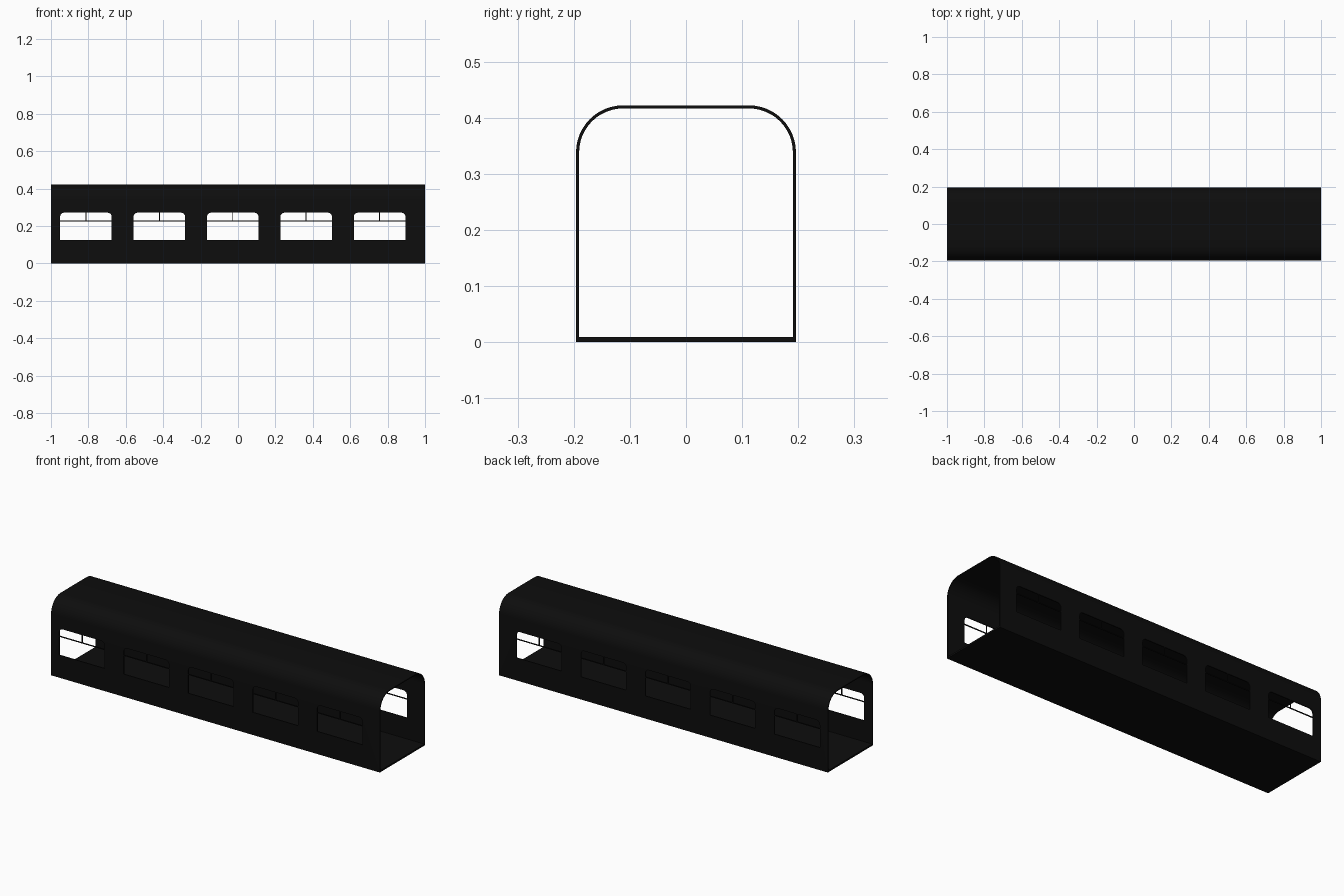
import bpy, bmesh, math

if "Cube" in bpy.data.objects:
    bpy.data.objects.remove(bpy.data.objects["Cube"])

L, HW, H, R = 1.0, 0.196, 0.422, 0.084      # half length, half width, height, roof radius
WALL, FLOOR = 0.0055, 0.009
WIN_X = [-0.813 + 0.3925 * i for i in range(5)]
WIN_W, Z0, Z1, WIN_R, BAR_Z = 0.276, 0.124, 0.271, 0.022, 0.227

black = bpy.data.materials.new("black_paint")
black.diffuse_color = (0.004, 0.004, 0.004, 1)
black.use_nodes = True
black.node_tree.nodes["Principled BSDF"].inputs["Base Color"].default_value = black.diffuse_color


def arch(hw, z0, z1, r, steps):
    """Upright outline with square bottom and rounded top corners."""
    pts = [(-hw, z0), (hw, z0)]
    for cx, start in ((hw - r, 0), (r - hw, 90)):
        for i in range(steps + 1):
            a = math.radians(start + 90 * i / steps)
            pts.append((cx + r * math.cos(a), z1 - r + r * math.sin(a)))
    return pts


def finish(name, bm):
    bmesh.ops.recalc_face_normals(bm, faces=bm.faces)
    me = bpy.data.meshes.new(name)
    bm.to_mesh(me)
    bm.free()
    ob = bpy.data.objects.new(name, me)
    bpy.context.collection.objects.link(ob)
    me.materials.append(black)
    return ob


def add_box(bm, size, pos):
    vs = bmesh.ops.create_cube(bm, size=1)["verts"]
    bmesh.ops.scale(bm, vec=size, verts=vs)
    bmesh.ops.translate(bm, vec=pos, verts=vs)


# Carriage shell: hollow tube open at both ends
bm = bmesh.new()
loops = []
for pts in (arch(HW, 0, H, R, 12), arch(HW - WALL, FLOOR, H - WALL, R - WALL, 12)):
    loops.append([[bm.verts.new((x, y, z)) for y, z in pts] for x in (-L, L)])
(o0, o1), (i0, i1) = loops
n = len(o0)
for a, b in ((o0, o1), (o1, i1), (i1, i0), (i0, o0)):
    for k in range(n):
        j = (k + 1) % n
        bm.faces.new((a[k], a[j], b[j], b[k]))
shell = finish("carriage_shell", bm)

# Window openings, cut through both side walls
bm = bmesh.new()
for cx in WIN_X:
    pts = arch(WIN_W / 2, Z0, Z1, WIN_R, 6)
    f = bm.faces.new([bm.verts.new((cx + x, -0.3, z)) for x, z in pts])
    ext = bmesh.ops.extrude_face_region(bm, geom=[f])["geom"]
    bmesh.ops.translate(bm, vec=(0, 0.6, 0),
                        verts=[v for v in ext if isinstance(v, bmesh.types.BMVert)])
cutter = finish("window_cutter", bm)
cutter.hide_render = True
mod = shell.modifiers.new("windows", 'BOOLEAN')
mod.operation, mod.solver, mod.object = 'DIFFERENCE', 'EXACT', cutter
bpy.context.view_layer.objects.active = shell
shell.select_set(True)
bpy.ops.object.modifier_apply(modifier=mod.name)
bpy.data.objects.remove(cutter)
bpy.ops.object.shade_smooth_by_angle(angle=math.radians(30))

# Window bars: a cross rail and a short post above it
for side, name in ((-1, "front_window_bars"), (1, "back_window_bars")):
    bm = bmesh.new()
    y = side * (HW - WALL / 2)
    for cx in WIN_X:
        add_box(bm, (WIN_W, 0.004, 0.005), (cx, y, BAR_Z))
        add_box(bm, (0.005, 0.004, Z1 - BAR_Z), (cx, y, (Z1 + BAR_Z) / 2))
    finish(name, bm)
